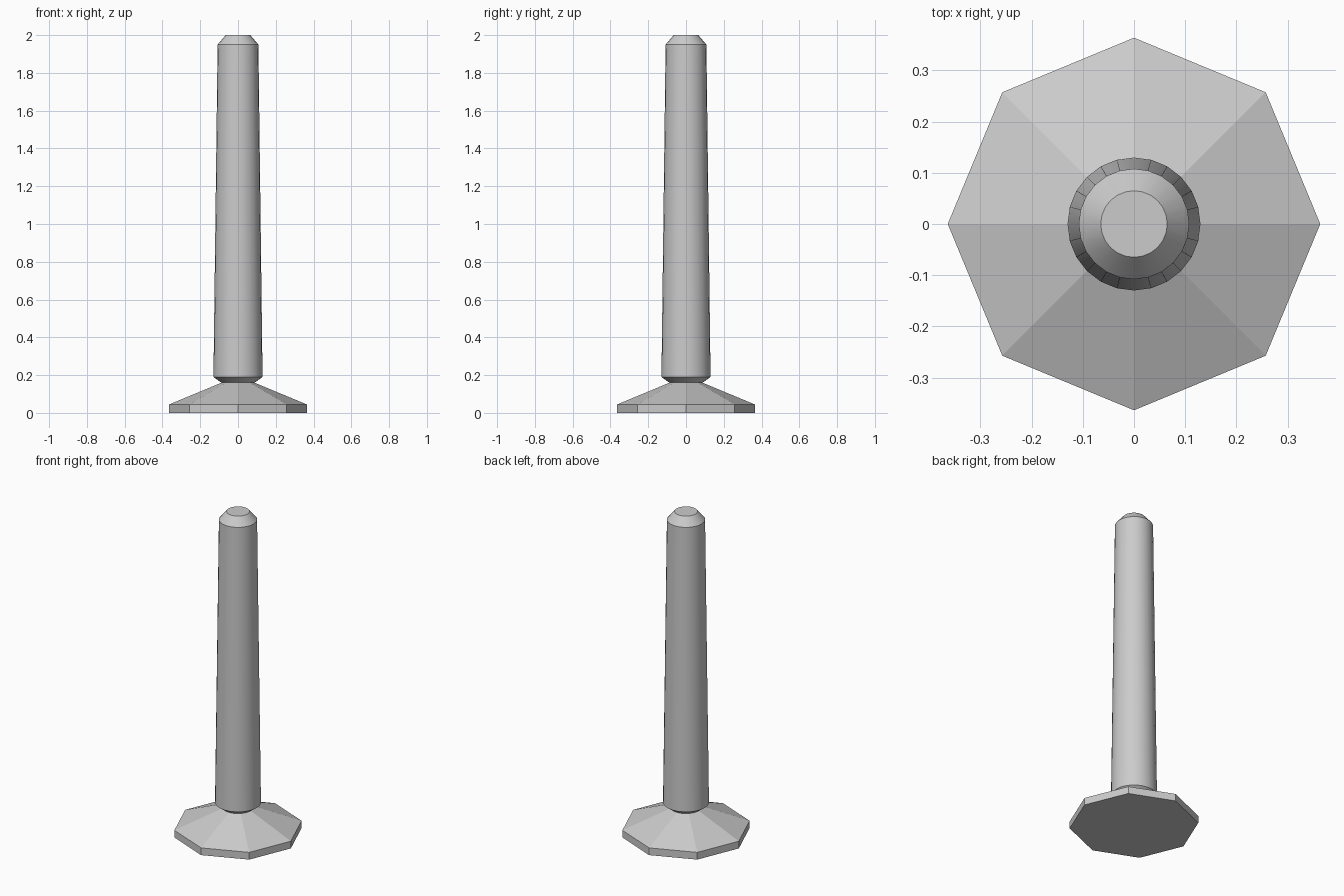
import bpy
import bmesh
from math import cos, sin, tau

cube = bpy.data.objects.get("Cube")
if cube:
    bpy.data.objects.remove(cube, do_unlink=True)

# Single grey finish
grey = bpy.data.materials.new("plain_grey")
grey.use_nodes = True
colour = (0.6, 0.6, 0.6, 1)
grey.diffuse_color = colour
grey.node_tree.nodes["Principled BSDF"].inputs["Base Color"].default_value = colour


def turned_part(name, profile, sides, smooth):
    """Closed solid turned about z from (radius, height) points, bottom to top."""
    bm = bmesh.new()
    rings = [[bm.verts.new((r * cos(tau * i / sides), r * sin(tau * i / sides), z))
              for i in range(sides)] for r, z in profile]
    bm.faces.new(rings[0][::-1])
    bm.faces.new(rings[-1])
    for low, high in zip(rings, rings[1:]):
        for i in range(sides):
            j = (i + 1) % sides
            bm.faces.new((low[i], low[j], high[j], high[i]))
    mesh = bpy.data.meshes.new(name)
    bm.to_mesh(mesh)
    bm.free()
    mesh.materials.append(grey)
    part = bpy.data.objects.new(name, mesh)
    bpy.context.collection.objects.link(part)
    if smooth:
        bpy.ops.object.select_all(action='DESELECT')
        part.select_set(True)
        bpy.context.view_layer.objects.active = part
        bpy.ops.object.shade_smooth_by_angle(angle=tau / 12)
    return part


# Faceted eight-sided foot
turned_part("base", [(0.364, 0), (0.364, 0.045), (0.08, 0.163)], 8, False)

# Tapered round post with chamfered ends
turned_part("post", [(0.088, 0.16), (0.13, 0.19), (0.108, 1.95), (0.065, 2)], 24, True)
